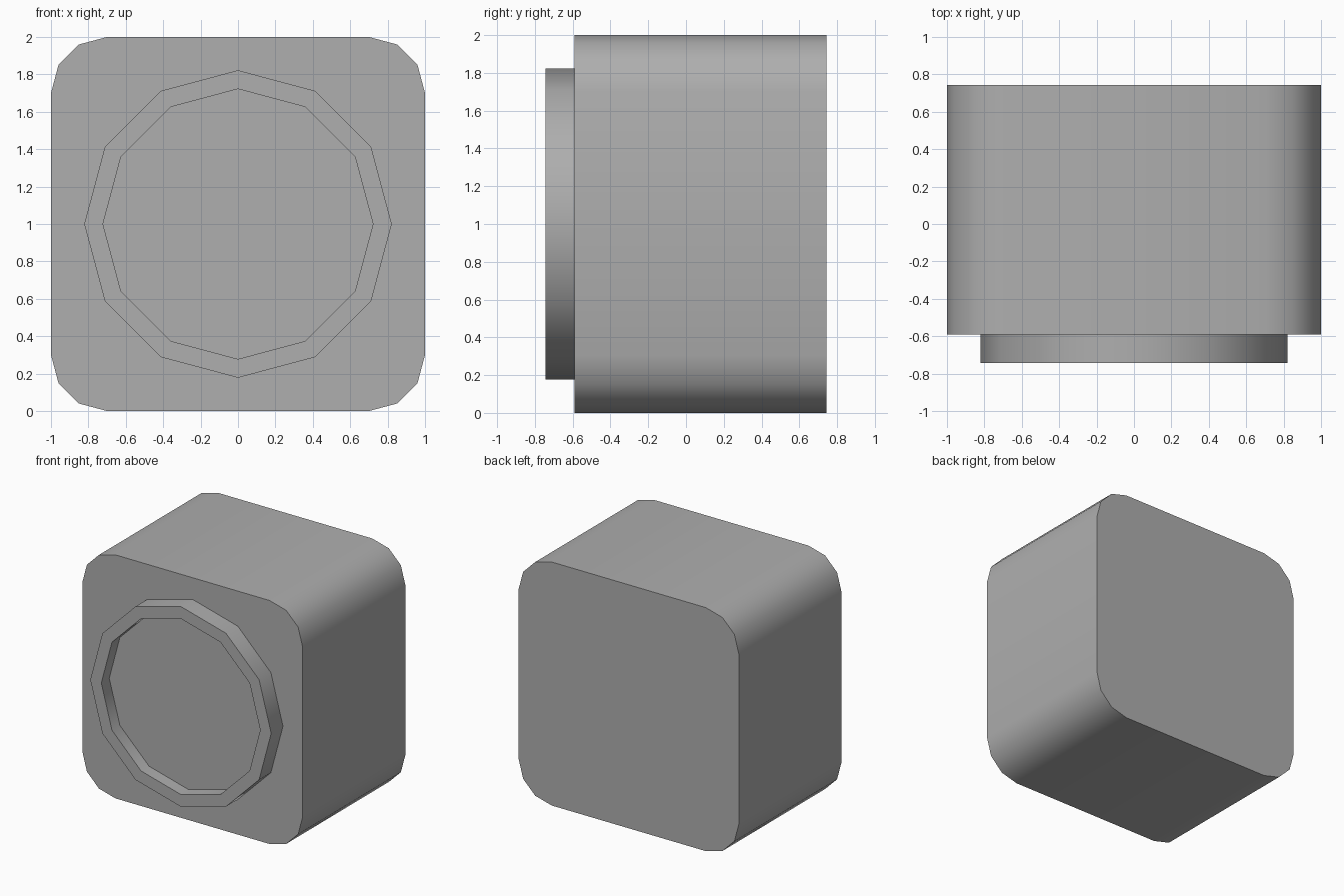
import bpy, bmesh
from math import pi, sin, cos, radians

cube = bpy.data.objects.get("Cube")
if cube:
    bpy.data.objects.remove(cube, do_unlink=True)

GREY = (0.425, 0.425, 0.425, 1.0)
grey = bpy.data.materials.new("mid grey")
grey.use_nodes = True
grey.diffuse_color = GREY
grey.node_tree.nodes["Principled BSDF"].inputs["Base Color"].default_value = GREY


def finish(name, bm):
    bmesh.ops.recalc_face_normals(bm, faces=bm.faces)
    mesh = bpy.data.meshes.new(name)
    bm.to_mesh(mesh)
    bm.free()
    mesh.materials.append(grey)
    obj = bpy.data.objects.new(name, mesh)
    bpy.context.collection.objects.link(obj)
    bpy.ops.object.select_all(action="DESELECT")
    obj.select_set(True)
    bpy.context.view_layer.objects.active = obj
    bpy.ops.object.shade_smooth_by_angle(angle=radians(40))


def loft(bm, loops):
    """Join successive (profile, y) loops with quads; return the vertex loops."""
    rings = [[bm.verts.new((x, y, z)) for x, z in profile] for profile, y in loops]
    for a, b in zip(rings, rings[1:]):
        for i in range(len(a)):
            j = (i + 1) % len(a)
            bm.faces.new((a[i], a[j], b[j], b[i]))
    return rings


def arc(cx, cz, radius, start, sweep, count):
    return [(cx + radius * cos(start + sweep * k / count),
             cz + radius * sin(start + sweep * k / count)) for k in range(count)]


# Body: rounded square with three-segment corners, extruded front to back
corner = 0.3
outline = []
for q, (sx, sz) in enumerate([(1, 1), (-1, 1), (-1, -1), (1, -1)]):
    outline += arc(sx * (1 - corner), 1 + sz * (1 - corner), corner,
                   q * pi / 2, 2 * pi / 3, 4)
bm = bmesh.new()
front, back = loft(bm, [(outline, -0.59), (outline, 0.743)])
bm.faces.new(front)
bm.faces.new(back)
finish("body", bm)

# Front rim: twelve-sided ring with a recessed flat floor
outer = arc(0, 1, 0.822, 0, 2 * pi, 12)
inner = arc(0, 1, 0.722, 0, 2 * pi, 12)
bm = bmesh.new()
rings = loft(bm, [(outer, -0.59), (outer, -0.743), (inner, -0.743), (inner, -0.64)])
bm.faces.new(rings[-1])
finish("front_rim", bm)
